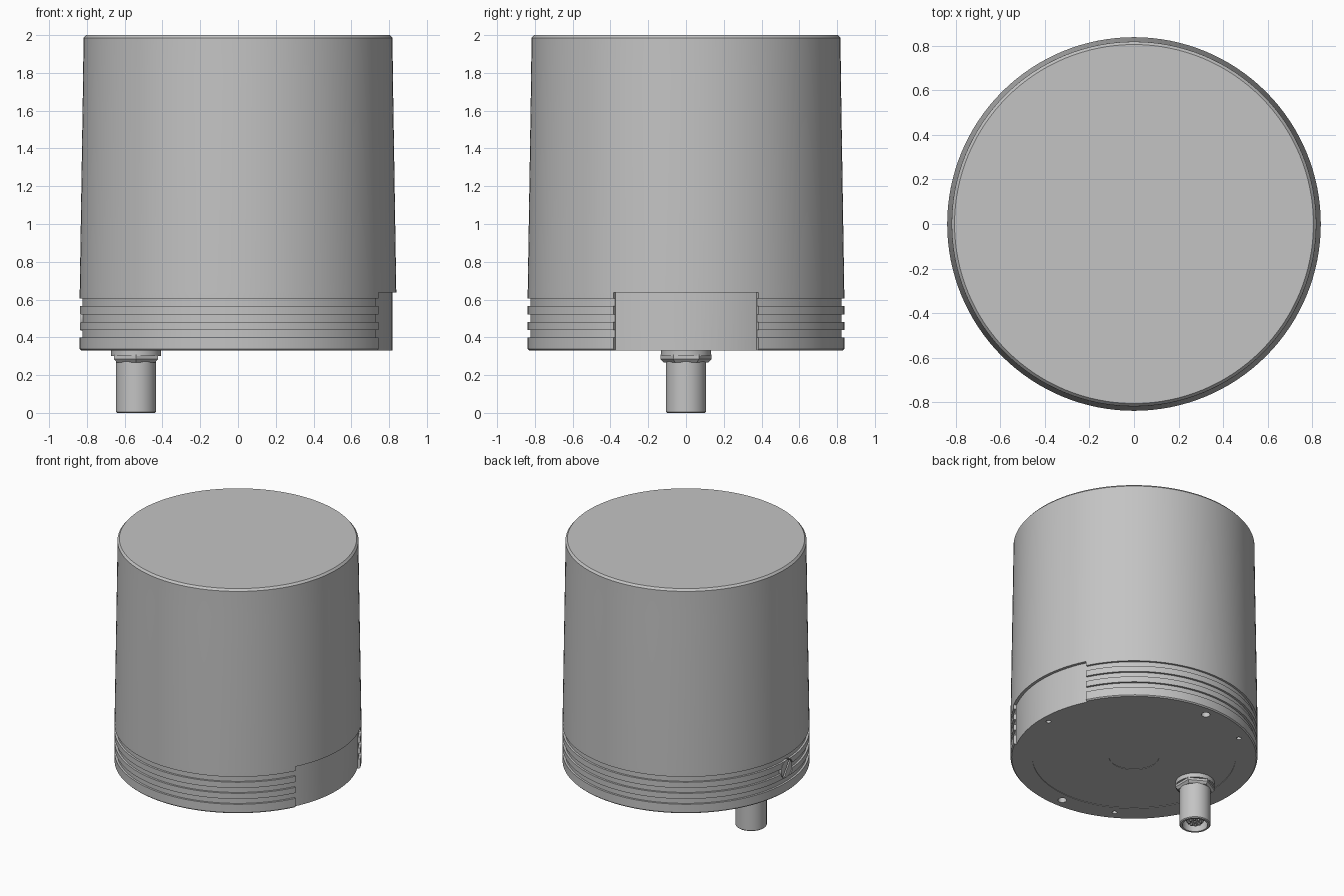
import bpy, bmesh
from math import sin, cos, pi, radians
from mathutils import Matrix, Vector

cube = bpy.data.objects.get("Cube")
if cube:
    bpy.data.objects.remove(cube, do_unlink=True)

grey = bpy.data.materials.new("housing grey")
grey.use_nodes = True
tone = (0.55, 0.55, 0.55, 1)
grey.diffuse_color = tone
grey.node_tree.nodes["Principled BSDF"].inputs["Base Color"].default_value = tone


def make(name, bm, smooth=True):
    """Turn a bmesh into a named object."""
    bmesh.ops.recalc_face_normals(bm, faces=bm.faces)
    mesh = bpy.data.meshes.new(name)
    bm.to_mesh(mesh)
    bm.free()
    mesh.materials.append(grey)
    ob = bpy.data.objects.new(name, mesh)
    bpy.context.collection.objects.link(ob)
    if smooth:
        shade(ob)
    return ob


def activate(ob):
    bpy.ops.object.select_all(action="DESELECT")
    ob.select_set(True)
    bpy.context.view_layer.objects.active = ob


def shade(ob):
    activate(ob)
    bpy.ops.object.shade_smooth_by_angle(angle=radians(30))


def lathe(name, profile, x=0, y=0, steps=48, smooth=True):
    """Spin (radius, height) points about a vertical axis."""
    bm = bmesh.new()
    verts = [bm.verts.new((r, 0, z)) for r, z in profile]
    edges = [bm.edges.new(p) for p in zip(verts, verts[1:])]
    bmesh.ops.spin(bm, geom=verts + edges, cent=(0, 0, 0), axis=(0, 0, 1),
                   angle=2 * pi, steps=steps, use_merge=True)
    bmesh.ops.remove_doubles(bm, verts=bm.verts, dist=1e-5)
    bmesh.ops.translate(bm, verts=bm.verts, vec=(x, y, 0))
    return make(name, bm, smooth)


def rod(name, radius, z0, z1, x=0, y=0, steps=24):
    return lathe(name, [(0, z0), (radius, z0), (radius, z1), (0, z1)], x, y, steps)


def cut(ob, cutter):
    """Subtract a helper solid and discard it."""
    cutter.hide_render = True
    mod = ob.modifiers.new("cut", "BOOLEAN")
    mod.operation = "DIFFERENCE"
    mod.solver = "EXACT"
    mod.object = cutter
    activate(ob)
    bpy.ops.object.modifier_apply(modifier=mod.name)
    bpy.data.objects.remove(cutter, do_unlink=True)


# Housing: stepped underside, three grooves, tapered wall, chamfered lid
R, G = 0.838, 0.823
profile = [(0, 0.337), (0.17, 0.337), (0.17, 0.334), (0.69, 0.334), (0.69, 0.33),
           (0.83, 0.33), (R, 0.338)]
for low in (0.4, 0.482, 0.565):
    profile += [(R, low), (G, low), (G, low + 0.04), (R, low + 0.04)]
profile += [(R, 0.64), (0.82, 1.79), (0.818, 1.985), (0.805, 2), (0, 2)]
housing = lathe("housing", profile, steps=128, smooth=False)

# Flat panel recess on the +x side
bm = bmesh.new()
half = radians(27.2)
angles = [-half + 2 * half * i / 20 for i in range(21)]
outline = [(0.817 * cos(a), 0.817 * sin(a)) for a in angles]
outline += [(0.95 * cos(a), 0.95 * sin(a)) for a in reversed(angles)]
face = bm.faces.new([bm.verts.new((x, y, 0.2)) for x, y in outline])
top = bmesh.ops.extrude_face_region(bm, geom=[face])["geom"]
bmesh.ops.translate(bm, verts=[v for v in top if isinstance(v, bmesh.types.BMVert)],
                    vec=(0, 0, 0.437))
cut(housing, make("recess_cutter", bm, False))

# Mounting holes in the underside
for degrees, radius in ((0, 0.017), (120, 0.017), (240, 0.017), (90, 0.03), (270, 0.03)):
    a = radians(degrees)
    cut(housing, rod("hole_cutter", radius, 0.2, 0.42, 0.757 * cos(a), 0.757 * sin(a)))


# Slotted vent plug on the -x side
def side_disc(name, radius, x0, x1):
    bm = bmesh.new()
    bmesh.ops.create_cone(bm, cap_ends=True, segments=40, radius1=radius, radius2=radius,
                          depth=x1 - x0, matrix=Matrix.Translation(((x0 + x1) / 2, 0, 0.5))
                          @ Matrix.Rotation(pi / 2, 4, "Y"))
    return make(name, bm)


cut(housing, side_disc("plug_cutter", 0.07, -0.95, -0.808))
shade(housing)
plug = side_disc("vent_plug", 0.064, -0.834, -0.8)
bm = bmesh.new()
bmesh.ops.create_cube(bm, size=1, matrix=Matrix.Translation((-0.834, 0, 0.5))
                      @ Matrix.Rotation(radians(35), 4, "X")
                      @ Matrix.Diagonal((0.02, 0.016, 0.2, 1)))
cut(plug, make("slot_cutter", bm, False))
shade(plug)

# Cable connector under the -x side
CX = -0.54
lathe("connector_barrel", [(0, 0.07), (0.086, 0.07), (0.086, 0), (0.1, 0), (0.106, 0.006),
                           (0.106, 0.35), (0, 0.35)], CX)
rod("connector_collar", 0.132, 0.302, 0.345, CX, steps=48)

# Hexagonal nut with a chamfered lower edge, corners along y
nut = lathe("connector_nut", [(0, 0.268), (0.118, 0.268), (0.135, 0.285), (0.135, 0.31),
                              (0, 0.31)], steps=6, smooth=False)
nut.data.transform(Matrix.Translation(Vector((CX, 0, 0))) @ Matrix.Rotation(pi / 2, 4, "Z"))

# Contact insert and pins inside the barrel
rod("connector_insert", 0.058, 0.03, 0.08, CX, steps=32)
for i in range(8):
    a = i * pi / 4
    rod("contact_pin", 0.008, 0.015, 0.04, CX + 0.038 * cos(a), 0.038 * sin(a), 12)
rod("centre_pin", 0.008, 0.015, 0.04, CX, 0, 12)
